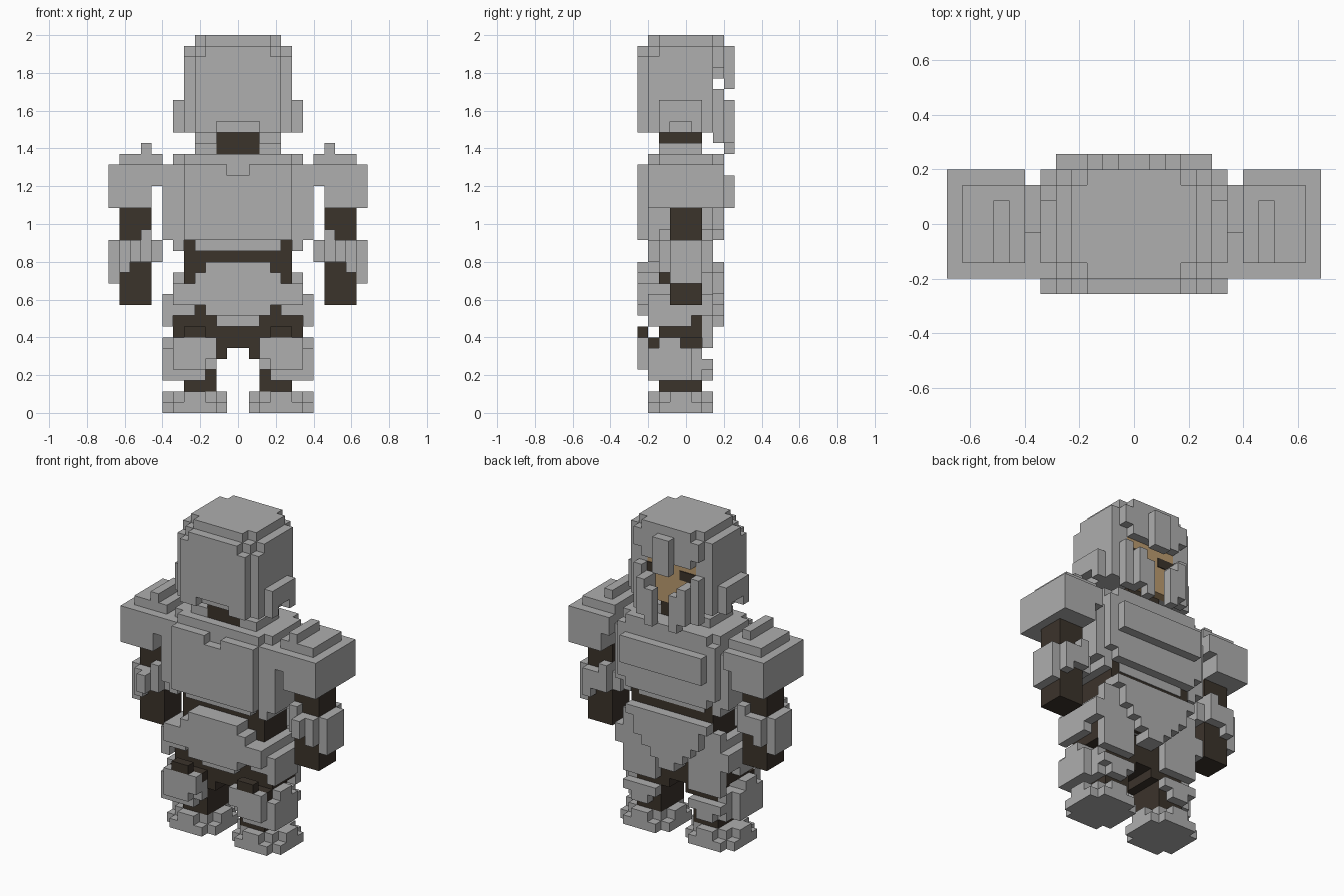
import bpy, bmesh

if "Cube" in bpy.data.objects:
    bpy.data.objects.remove(bpy.data.objects["Cube"], do_unlink=True)

U = 2 / 35  # edge of one block


def material(name, rgb):
    m = bpy.data.materials.new(name)
    m.use_nodes = True
    c = (*rgb, 1)
    m.diffuse_color = c
    m.node_tree.nodes["Principled BSDF"].inputs["Base Color"].default_value = c
    return m


STEEL = material("steel grey", (0.425, 0.425, 0.425))
DARK = material("dark leather", (0.044, 0.033, 0.024))
SKIN = material("skin", (0.50, 0.33, 0.16))


def part(name, mat, boxes, sides=(1,)):
    """Boxes (x0, x1, y0, y1, z0, z1) in blocks; y runs 0 (front) to 9 (back)."""
    for s in sides:
        bm = bmesh.new()
        for x0, x1, y0, y1, z0, z1 in boxes:
            lo = (min(s * x0, s * x1), y0 - 4.5, z0)
            hi = (max(s * x0, s * x1), y1 - 4.5, z1)
            for v in bmesh.ops.create_cube(bm, size=1)["verts"]:
                v.co = [(hi[i] if v.co[i] > 0 else lo[i]) * U for i in range(3)]
        label = name if len(sides) == 1 else ("left_" if s > 0 else "right_") + name
        me = bpy.data.meshes.new(label)
        bm.to_mesh(me)
        bm.free()
        me.materials.append(mat)
        bpy.context.collection.objects.link(bpy.data.objects.new(label, me))


def pair(name, mat, boxes):
    part(name, mat, boxes, (1, -1))


# Helmet shell with stepped corners
part("helmet", STEEL, [
    (-4, 4, 2, 7, 33, 35), (-3, 3, 1, 8, 34, 35),
    (-5, 5, 1, 6, 26, 33), (-5, 5, 2, 7, 33, 34),
    (-4, 4, 1, 8, 33, 34), (-5, 5, 6, 7, 31, 33),
    (-4, 4, 0, 1, 27, 33), (-3, 3, 0, 1, 33, 34),
    (-4, 4, 7, 8, 32, 33), (-3, 3, 7, 8, 31, 32),
])
part("nose_guard", STEEL, [(-1, 1, 8, 9, 30, 34)])
pair("helmet_nape", STEEL, [(2, 4, 0, 1, 26, 27)])
pair("ear_plate", STEEL, [(5, 6, 2, 6, 27, 29), (5, 6, 2, 3, 26, 27), (5, 6, 5, 6, 26, 27)])
pair("cheek_guard", STEEL, [
    (3, 5, 6, 7, 26, 31), (3, 4, 7, 8, 25, 30),
    (2, 3, 7, 9, 25, 29), (1, 2, 8, 9, 24, 28),
])

# Face, eyes and neck
part("face", SKIN, [(-3, 3, 6, 7, 26, 31)])
pair("eye", DARK, [(1, 3, 7, 7.1, 29, 30)])
part("neck", DARK, [(-2, 2, 2, 6, 23, 26)])
pair("collar", STEEL, [(2, 4, 2, 6, 24, 25)])

# Torso armour in layers
part("torso_armour", STEEL, [
    (-6, 6, 2, 7, 16, 24), (-5, 5, 1, 8, 22, 24),
    (-6, 6, 1, 2, 16, 23), (-4, 4, 1, 7, 15, 16),
    (-7, 7, 1, 4, 16, 23), (-7, 7, 4, 7, 16, 22),
    (-6, 6, 2, 8, 17, 23), (-5, 5, 6, 8, 16, 17),
])
pair("torso_edge", STEEL, [(5, 6, 1, 7, 15, 16)])
part("chest_plate", STEEL, [(-5, 5, 8, 9, 19, 22)])
part("flat_plate", STEEL, [
    (-5, 5, 0, 1, 16, 22), (-5, -1, 0, 1, 22, 23), (1, 5, 0, 1, 22, 23),
])
part("waist", DARK, [(-5, 5, 2, 6.9, 9, 16)])

# Layered shoulder plates
pair("shoulder_plate", STEEL, [
    (8, 12, 1, 8, 19, 23), (7, 8, 1, 8, 21, 23),
    (7, 11, 2, 7, 23, 24), (8, 9, 2, 6, 24, 25),
])
# Arms with wrist guards
pair("arm", DARK, [(8, 11, 3, 6, 10, 19)])
pair("forearm_guard", STEEL, [
    (11, 12, 3, 6, 12, 16), (10, 11, 2, 7, 13, 16),
    (9, 10, 1, 7, 14, 16), (8, 9, 2, 7, 14, 17), (7, 8, 3, 6, 14, 16),
])

# Rear skirt, a stepped plate
part("skirt_plate", STEEL, [
    (-3, 3, 0, 2, 13, 14), (-4, 4, 0, 2, 12, 13), (-6, 6, 0, 2, 10, 12),
    (-3, 3, 0, 2, 9, 10), (-2, 2, 1, 2, 8, 9),
])
# Loin guard, tapering downwards
part("loin_guard", STEEL, [
    (-5, 5, 6, 8, 13, 14), (-4, 4, 6, 8, 11, 13),
    (-3, 3, 6, 8, 10, 11), (-2, 2, 6, 8, 9, 10), (-1, 1, 6, 8, 8, 9),
])
pair("hip_guard", STEEL, [
    (5, 6, 1, 7, 10, 12), (4, 6, 1, 2, 9, 10), (5, 6, 2, 7, 9, 10),
    (6, 7, 1, 7, 9, 11), (6, 7, 1, 5, 8, 9), (4, 6, 6, 7, 9, 13),
])
part("hips", DARK, [(-6, 6, 2, 6, 7, 9), (-2, 2, 2, 6, 6, 7)])

# Legs with thigh, knee and shin plates
pair("leg", DARK, [(2, 5, 2, 6, 2, 9), (1, 2, 2, 6, 5, 7)])
pair("thigh_plate", STEEL, [(2, 6, 6, 7, 6, 11)])
pair("leg_guard", STEEL, [
    (2, 6, 0, 1, 5, 7), (3, 6, 0, 1, 4, 5),
    (2, 6, 1, 2, 4, 6), (3, 6, 1, 2, 3, 4),
    (5, 7, 1, 5, 3, 6), (5, 7, 2, 4, 6, 7), (5, 6, 5, 6, 3, 6),
])
pair("knee_bar", STEEL, [(2, 6, 6, 7, 4, 5), (3, 5, 6, 7, 3, 4)])
pair("knee_strap", DARK, [(3, 5, 0, 1, 7, 8), (2, 6, 1, 2, 6, 7)])

# Octagonal boots
pair("boot", STEEL, [
    (1, 7, 2, 6, 0, 1), (2, 6, 1, 7, 0, 1),
    (2, 6, 2, 6, 1, 2), (3, 5, 1, 7, 1, 2), (1, 7, 3, 5, 1, 2),
])
